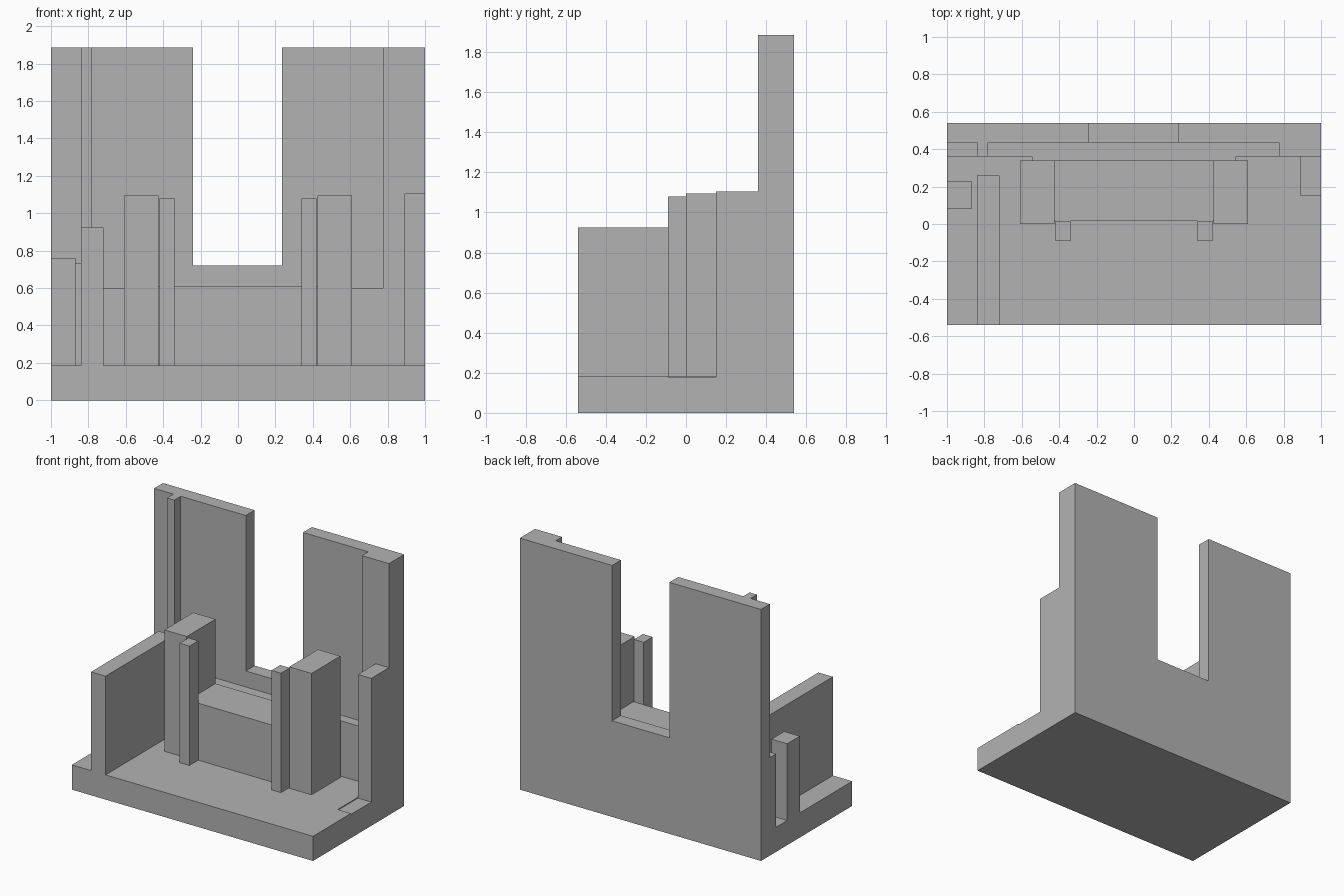
import bpy
import bmesh

if "Cube" in bpy.data.objects:
    bpy.data.objects.remove(bpy.data.objects["Cube"], do_unlink=True)

# Single plain grey finish
GREY = (0.45, 0.45, 0.45, 1.0)
grey = bpy.data.materials.new("plain_grey")
grey.use_nodes = True
grey.diffuse_color = GREY
grey.node_tree.nodes["Principled BSDF"].inputs["Base Color"].default_value = GREY

FLOOR = 0.185        # top of the base slab
BACK = 0.54          # rear face
WALL = 0.435         # front face of the back wall
STEP = 0.36          # front face of the thick wall parts
TOP = 1.885          # top of the back wall


def finish(name, bm):
    bmesh.ops.recalc_face_normals(bm, faces=bm.faces)
    mesh = bpy.data.meshes.new(name)
    bm.to_mesh(mesh)
    bm.free()
    mesh.materials.append(grey)
    obj = bpy.data.objects.new(name, mesh)
    bpy.context.collection.objects.link(obj)
    return obj


def box(name, x, y, z):
    """Box from (low, high) ranges on each axis."""
    bm = bmesh.new()
    bmesh.ops.create_cube(bm, size=1)
    for v in bm.verts:
        v.co = [r[0] if c < 0 else r[1] for c, r in zip(v.co, (x, y, z))]
    return finish(name, bm)


def prism(name, outline, y):
    """Extrude an (x, z) outline between two y values."""
    bm = bmesh.new()
    face = bm.faces.new([bm.verts.new((px, y[0], pz)) for px, pz in outline])
    new = bmesh.ops.extrude_face_region(bm, geom=[face])["geom"]
    moved = [g for g in new if isinstance(g, bmesh.types.BMVert)]
    bmesh.ops.translate(bm, verts=moved, vec=(0, y[1] - y[0], 0))
    return finish(name, bm)


# Base slab with a shallow recess at its left edge
base = box("base_slab", (-1, 1), (-BACK, WALL), (0, FLOOR))
cutter = box("recess_cutter", (0.89, 1.1), (-0.09, 0.15), (0.178, 0.3))
cutter.hide_render = True
cut = base.modifiers.new("recess", "BOOLEAN")
cut.operation = "DIFFERENCE"
cut.solver = "EXACT"
cut.object = cutter
bpy.context.view_layer.objects.active = base
base.select_set(True)
bpy.ops.object.modifier_apply(modifier=cut.name)
bpy.data.objects.remove(cutter, do_unlink=True)

# Back wall with a tall open slot
prism("back_wall",
      [(-1, 0), (1, 0), (1, TOP), (0.235, TOP), (0.235, 0.72),
       (-0.24, 0.72), (-0.24, TOP), (-1, TOP)], (WALL, BACK))

# Wall thickenings and the low ledge along the back
box("left_column", (0.775, 1), (STEP, WALL), (FLOOR, TOP))
box("right_rib", (-0.84, -0.78), (STEP, WALL), (FLOOR, TOP))
box("right_ledge", (-1, -0.84), (STEP, WALL), (FLOOR, 0.735))
box("back_ledge", (-0.78, 0.775), (STEP, WALL), (FLOOR, 0.6))
box("ledge_lip", (-0.545, 0.545), (0.34, STEP), (FLOOR, 0.6))

# Side pieces
box("left_pier", (0.89, 1), (0.15, STEP), (FLOOR, 1.105))
box("right_side_wall", (-0.84, -0.72), (-BACK, 0.26), (FLOOR, 0.925))
box("right_pillar", (-1, -0.87), (0.08, 0.23), (FLOOR, 0.76))

# Central block flanked by mirrored piers and slim posts
box("central_block", (-0.425, 0.425), (0.015, 0.34), (FLOOR, 0.612))
for side, sign in (("left", 1), ("right", -1)):
    for part, x, y, top in (("block_pier", (0.425, 0.61), (0, 0.34), 1.095),
                            ("slim_post", (0.34, 0.42), (-0.09, 0.015), 1.08)):
        box(f"{side}_{part}", sorted(sign * v for v in x), y, (FLOOR, top))
